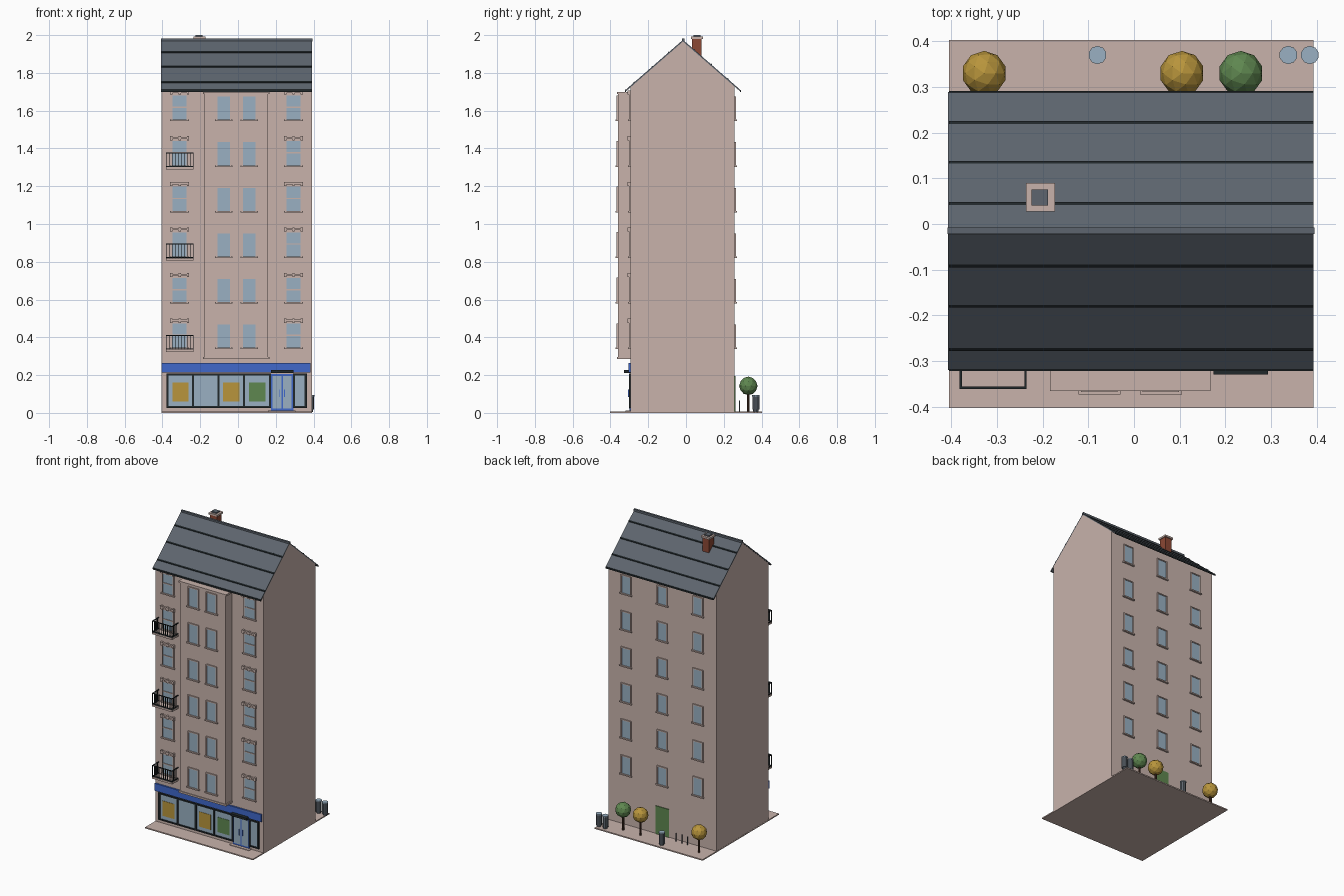
import bpy, bmesh
from mathutils import Matrix, Vector

if "Cube" in bpy.data.objects:
    bpy.data.objects.remove(bpy.data.objects["Cube"])


def material(name, rgb):
    m = bpy.data.materials.new(name)
    m.use_nodes = True
    m.diffuse_color = (*rgb, 1)
    b = next(n for n in m.node_tree.nodes if n.type == 'BSDF_PRINCIPLED')
    b.inputs["Base Color"].default_value = (*rgb, 1)
    b.inputs["Roughness"].default_value = 0.8
    return m


STONE = material("pink stone", (0.58, 0.45, 0.41))
SLATE = material("slate grey", (0.11, 0.13, 0.156))
GLASS = material("glass blue", (0.32, 0.435, 0.54))
BLUE = material("shop blue", (0.05, 0.14, 0.6))
IRON = material("dark iron", (0.015, 0.021, 0.024))
GOLD = material("gold", (0.48, 0.30, 0.045))
GREEN = material("leaf green", (0.114, 0.242, 0.08))
BRICK = material("red brick", (0.26, 0.065, 0.035))
BARK = material("bark brown", (0.06, 0.027, 0.016))


class Part:
    """One named object that collects simple solids of one colour."""

    def __init__(self, name, mat):
        self.name, self.mat, self.bm = name, mat, bmesh.new()

    def box(self, x0, x1, y0, y1, z0, z1):
        lo, hi = Vector((x0, y0, z0)), Vector((x1, y1, z1))
        size = [abs(s) for s in hi - lo]
        m = Matrix.Translation((lo + hi) / 2) @ Matrix.Diagonal((*size, 1))
        bmesh.ops.create_cube(self.bm, size=1, matrix=m)

    def prism(self, profile, x0, x1):
        f = self.bm.faces.new([self.bm.verts.new((x0, y, z)) for y, z in profile])
        r = bmesh.ops.extrude_face_region(self.bm, geom=[f])
        vs = [v for v in r["geom"] if isinstance(v, bmesh.types.BMVert)]
        bmesh.ops.translate(self.bm, verts=vs, vec=(x1 - x0, 0, 0))

    def cylinder(self, x, y, z0, z1, r, sides=10):
        m = Matrix.Translation((x, y, (z0 + z1) / 2))
        bmesh.ops.create_cone(self.bm, cap_ends=True, segments=sides, radius1=r,
                              radius2=r, depth=z1 - z0, matrix=m)

    def ball(self, x, y, z, r):
        bmesh.ops.create_icosphere(self.bm, subdivisions=2, radius=r,
                                   matrix=Matrix.Translation((x, y, z)))

    def finish(self):
        bmesh.ops.recalc_face_normals(self.bm, faces=self.bm.faces)
        me = bpy.data.meshes.new(self.name)
        self.bm.to_mesh(me)
        self.bm.free()
        me.materials.append(self.mat)
        bpy.context.collection.objects.link(bpy.data.objects.new(self.name, me))


parts = []


def part(name, mat):
    parts.append(Part(name, mat))
    return parts[-1]


# Main dimensions
LEFT, RIGHT = -0.405, 0.393
FRONT, BACK, BAY = -0.294, 0.257, -0.361
RIDGE_Y, RIDGE_Z, SLOPE = -0.016, 1.975, 0.872
ROWS = [0.345 + 0.2415 * i for i in range(6)]


def roof_z(y):
    return RIDGE_Z - SLOPE * abs(y - RIDGE_Y)


# Pavement, walls and projecting bay
part("pavement", STONE).box(LEFT, RIGHT, -0.403, 0.403, 0, 0.008)
part("main_walls", STONE).prism(
    [(FRONT, 0.004), (BACK, 0.004), (BACK, roof_z(BACK) - 0.008),
     (RIDGE_Y, RIDGE_Z - 0.008), (FRONT, roof_z(FRONT) - 0.008)], LEFT + 0.001, RIGHT)
bay = part("bay", STONE)
bay.box(-0.177, 0.16, BAY, FRONT, 0.29, 1.695)
for z in (0.285, 1.688):
    bay.box(-0.184, 0.167, BAY - 0.005, FRONT, z, z + 0.012)

# Roof slabs, overlapping course lines and ridge
roof, courses = part("roof", SLATE), part("roof_courses", IRON)
for eave, lines in ((-0.32, (-0.275, -0.18, -0.092)), (0.289, (0.222, 0.135, 0.045))):
    roof.prism([(RIDGE_Y, RIDGE_Z), (eave, roof_z(eave)), (eave, roof_z(eave) - 0.009),
                (RIDGE_Y, RIDGE_Z - 0.009)], LEFT - 0.002, RIGHT)
    for y in lines:
        a, b = y - 0.003, y + 0.003
        courses.prism([(a, roof_z(a) - 0.002), (b, roof_z(b) - 0.002),
                       (b, roof_z(b) + 0.004), (a, roof_z(a) + 0.004)], LEFT, RIGHT)
    courses.box(LEFT, RIGHT, eave - 0.002, eave + 0.002, roof_z(eave) - 0.01, roof_z(eave) + 0.001)
part("ridge_cap", SLATE).box(LEFT - 0.003, RIGHT + 0.002, RIDGE_Y - 0.006, RIDGE_Y + 0.008,
                             RIDGE_Z - 0.008, RIDGE_Z + 0.006)

# Chimney
part("chimney", BRICK).box(-0.229, -0.179, 0.033, 0.083, 1.86, 1.982)
part("chimney_cap", STONE).box(-0.236, -0.173, 0.027, 0.09, 1.98, 1.992)
part("chimney_flue", SLATE).box(-0.224, -0.188, 0.04, 0.076, 1.99, 2.0)

# Windows: glass plate, thin surround, sill, optional crossbar and hood
panes, frames = part("window_glass", GLASS), part("window_surrounds", STONE)
sills, hoods = part("window_sills", STONE), part("window_hoods", STONE)


def window(x, z, w, h, wall, out, ornate=False):
    l, r = x - w / 2, x + w / 2
    panes.box(l, r, wall, wall + out * 0.003, z, z + h)
    e, t = wall + out * 0.007, 0.007
    frames.box(l - t, l, wall, e, z, z + h)
    frames.box(r, r + t, wall, e, z, z + h)
    frames.box(l - t, r + t, wall, e, z + h, z + h + t)
    sills.box(l - 0.013, r + 0.013, wall, wall + out * 0.012, z - 0.008, z)
    if ornate:
        frames.box(l, r, wall, e, z + h * 0.49, z + h * 0.54)
        top = z + h + 0.012
        hoods.box(l - 0.01, r + 0.01, wall, wall + out * 0.013, top, top + 0.009)
        for side in (l - 0.007, x, r + 0.007):
            hoods.box(side - 0.006, side + 0.006, wall, wall + out * 0.015, top - 0.008, top + 0.014)


for z in ROWS:
    for x in (-0.309, 0.294):
        window(x, z, 0.074, 0.128, FRONT, -1, True)
    for x in (-0.076, 0.059):
        window(x, z, 0.066, 0.122, BAY, -1)
    for x in (-0.27, -0.006, 0.262):
        window(x, z, 0.062, 0.115, BACK, 1)

# Balconies on every second floor
slabs, rails = part("balcony_slabs", STONE), part("balcony_railings", IRON)
B0, B1, BY = -0.382, -0.235, -0.361
for z in ROWS[::2]:
    slabs.box(B0, B1, BY, FRONT, z - 0.022, z - 0.01)
    for a in (z - 0.008, z + 0.063):
        rails.box(B0, B1, BY, BY + 0.005, a, a + 0.005)
        for x in (B0, B1 - 0.005):
            rails.box(x, x + 0.005, BY, FRONT, a, a + 0.005)
    for i in range(10):
        x = B0 + (B1 - B0 - 0.004) * i / 9
        rails.box(x, x + 0.004, BY, BY + 0.004, z - 0.01, z + 0.066)
    for i in range(1, 4):
        y = BY + (FRONT - BY) * i / 4
        for x in (B0, B1 - 0.004):
            rails.box(x, x + 0.004, y, y + 0.004, z - 0.01, z + 0.066)

# Shop front with framed display windows and posters
part("shop_fascia", BLUE).box(LEFT, 0.384, -0.305, FRONT, 0.215, 0.264)
part("shop_glass", GLASS).box(-0.372, 0.36, -0.297, FRONT, 0.03, 0.204)
frame = part("shop_frame", IRON)
for x in (-0.373, -0.238, -0.103, 0.032, 0.17, 0.296, 0.358):
    frame.box(x - 0.006, x + 0.006, -0.302, FRONT, 0.027, 0.207)
for a, b in ((-0.379, 0.176), (0.29, 0.364)):
    for z in (0.027, 0.199):
        frame.box(a, b, -0.302, FRONT, z, z + 0.009)
for name, mat, x in (("left_poster", GOLD, -0.305), ("middle_poster", GOLD, -0.036),
                     ("right_poster", GREEN, 0.102)):
    part(name, mat).box(x - 0.043, x + 0.043, -0.299, FRONT, 0.06, 0.16)

# Double entrance door, canopy and step
D0, D1 = 0.174, 0.293
door, door_glass = part("entrance_door", BLUE), part("entrance_glass", GLASS)
door.box(D0, D1, -0.3, FRONT, 0.008, 0.206)
mid = (D0 + D1) / 2
for a, b in ((D0 + 0.009, mid - 0.004), (mid + 0.004, D1 - 0.009)):
    door_glass.box(a, b, -0.302, FRONT, 0.022, 0.196)
handles = part("door_handles", BLUE)
for x in (mid - 0.012, mid + 0.012):
    handles.box(x - 0.002, x + 0.002, -0.306, -0.3, 0.085, 0.125)
part("entrance_canopy", IRON).box(D0, D1, -0.329, FRONT, 0.211, 0.226)
part("entrance_step", STONE).box(0.16, 0.305, -0.32, FRONT, 0.006, 0.012)

# Back door
part("back_door", GREEN).box(-0.056, 0.044, BACK, BACK + 0.005, 0.008, 0.195)

# Round trees
trunks = part("tree_trunks", BARK)
gold_leaves, green_leaves = part("gold_foliage", GOLD), part("green_foliage", GREEN)
for x, leaves in ((-0.328, gold_leaves), (0.105, gold_leaves), (0.234, green_leaves)):
    trunks.cylinder(x, 0.33, 0.006, 0.11, 0.007, 8)
    leaves.ball(x, 0.33, 0.143, 0.049)

# Bins and bicycle posts
bins, lids = part("bins", SLATE), part("bin_lids", GLASS)
for x in (-0.08, 0.338, 0.385):
    bins.cylinder(x, 0.37, 0.006, 0.02, 0.014)
    bins.cylinder(x, 0.37, 0.018, 0.088, 0.019)
    lids.cylinder(x, 0.37, 0.088, 0.094, 0.02)
posts = part("bicycle_posts", SLATE)
for x in (-0.124, -0.168, -0.21):
    posts.cylinder(x, 0.284, 0.006, 0.065, 0.003, 6)

for p in parts:
    p.finish()
